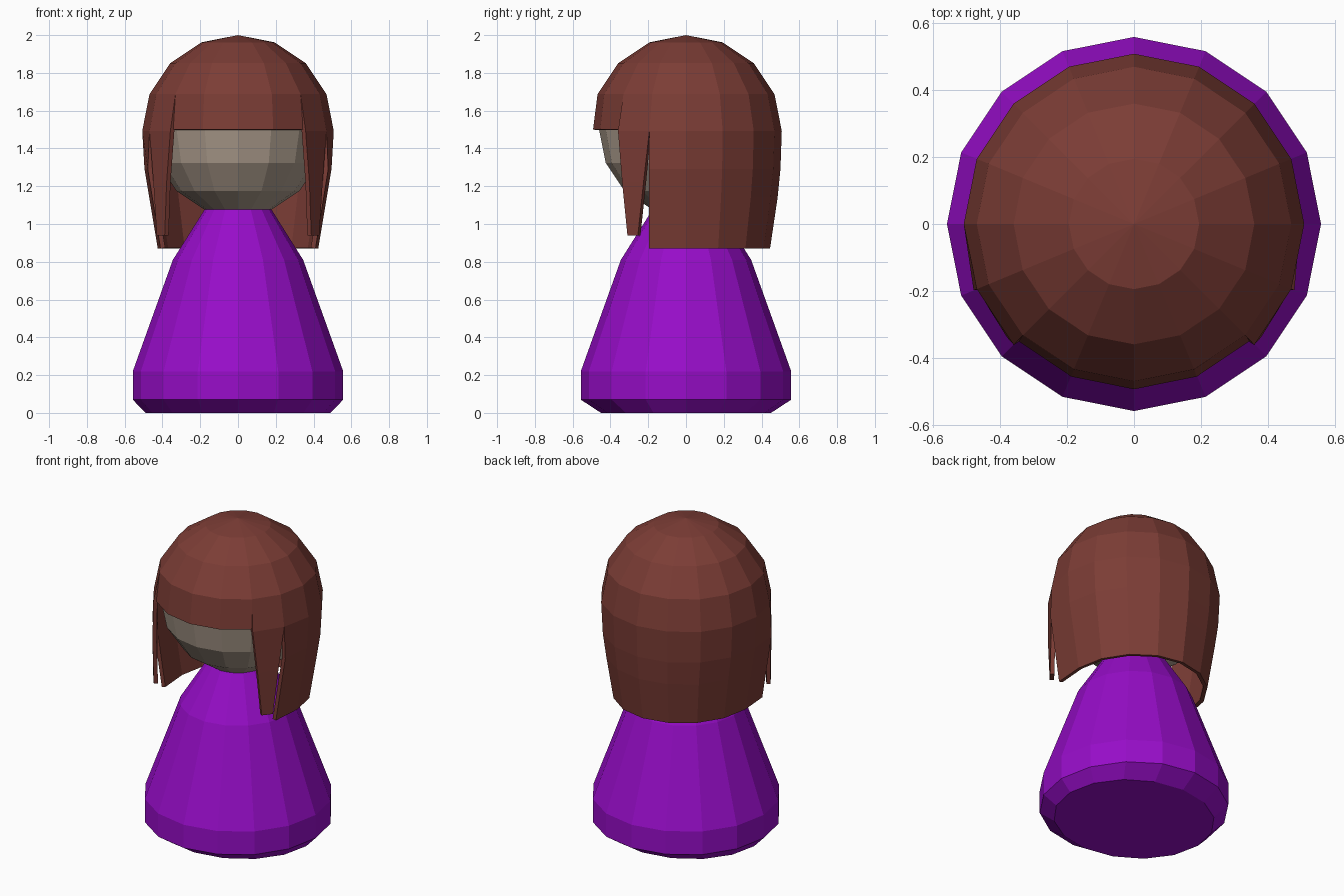
import bpy, bmesh
from math import cos, sin, pi, radians

if "Cube" in bpy.data.objects:
    bpy.data.objects.remove(bpy.data.objects["Cube"])

N = 16


def make_object(name, bm, color):
    bmesh.ops.remove_doubles(bm, verts=bm.verts, dist=0.0005)
    bmesh.ops.recalc_face_normals(bm, faces=bm.faces)
    mesh = bpy.data.meshes.new(name)
    bm.to_mesh(mesh)
    bm.free()
    mat = bpy.data.materials.new(name + "_color")
    mat.diffuse_color = (*color, 1)
    mat.use_nodes = True
    mat.node_tree.nodes["Principled BSDF"].inputs["Base Color"].default_value = mat.diffuse_color
    mesh.materials.append(mat)
    ob = bpy.data.objects.new(name, mesh)
    bpy.context.collection.objects.link(ob)
    return ob


def skin(bm, rows):
    """Bridge consecutive rows of points with quads (tris at poles)."""
    vs = [[bm.verts.new(p) for p in row] for row in rows]
    for a, b in zip(vs, vs[1:]):
        for i in range(len(a) - 1):
            bm.faces.new((a[i], a[i + 1], b[i + 1], b[i]))
    return vs


def arc(rx, ry, z, start, end):
    """Points every 22.5 degrees; start and end are step indices (0 = +x)."""
    return [(rx * cos(2 * pi * i / N), ry * sin(2 * pi * i / N), z)
            for i in range(start, end + 1)]


# Robe: lathed bell shape with capped ends
bm = bmesh.new()
profile = [(0.49, 0.45, 0), (0.557, 0.557, 0.07), (0.557, 0.557, 0.22),
           (0.345, 0.345, 0.81), (0.172, 0.172, 1.085)]
rings = skin(bm, [arc(rx, ry, z, 0, N) for rx, ry, z in profile])
for ring in (rings[0], rings[-1]):
    bm.faces.new(ring[:N])
make_object("robe", bm, (0.31, 0.004, 0.58))

# Head: low-poly ball
bm = bmesh.new()
bmesh.ops.create_uvsphere(bm, u_segments=N, v_segments=8, radius=0.46)
bmesh.ops.translate(bm, verts=bm.verts, vec=(0, 0, 1.5))
make_object("head", bm, (0.42, 0.34, 0.27))

# Hair: dome, fringe, long back sheet and two side locks
bm = bmesh.new()
R, CZ = 0.507, 1.493
dome = [(R * cos(radians(a)), CZ + R * sin(radians(a))) for a in (67.5, 45, 22.5)]
rows = skin(bm, [arc(r, r, z, 0, N) for r, z in dome])
tip = bm.verts.new((0, 0, CZ + R))
for a, b in zip(rows[0], rows[0][1:]):
    bm.faces.new((a, b, tip))
edge_r, edge_z = dome[-1]

# fringe spans the front quarter
skin(bm, [arc(edge_r, edge_r, edge_z, 10, 14), arc(0.488, 0.492, 1.5, 10, 14)])

# back sheet wraps round from one temple to the other
back = []
for rx, ry, z in [(edge_r, edge_r, edge_z), (R, R, CZ), (0.495, 0.5, 1.29),
                  (0.47, 0.485, 1.14), (0.425, 0.445, 0.87)]:
    row = arc(rx, ry, z, -1, 9)
    if z < CZ:
        row[0] = (rx * 0.965, -0.197, z)
        row[-1] = (-rx * 0.965, -0.197, z)
    back.append(row)
skin(bm, back)

# tapering side locks in front of the ears
c, s = cos(pi / 8), sin(pi / 8)
d = cos(pi / 4)
lock = [((edge_r * d, -edge_r * d, edge_z), (edge_r * c, -edge_r * s, edge_z)),
        ((0.358, -0.36, CZ), (R * c, -R * s, CZ)),
        ((0.378, -0.338, 1.22), (0.448, -0.225, 1.22)),
        ((0.388, -0.31, 0.94), (0.43, -0.255, 0.94))]
for side in (-1, 1):
    skin(bm, [[(side * x, y, z) for x, y, z in pair] for pair in lock])

hair = make_object("hair", bm, (0.2, 0.046, 0.036))
solid = hair.modifiers.new("thickness", 'SOLIDIFY')
solid.thickness = 0.025
solid.offset = -1
